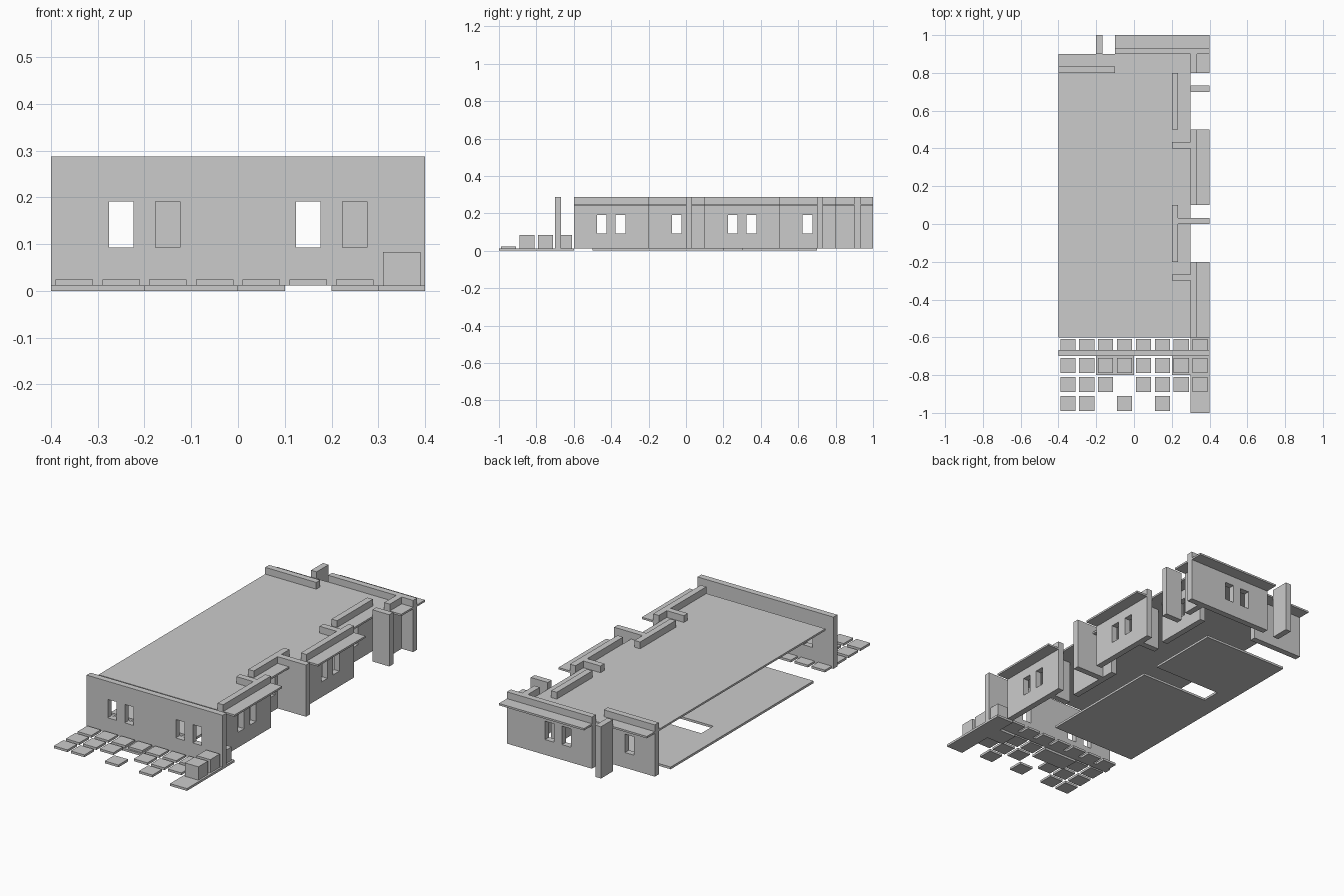
import bpy, bmesh

if "Cube" in bpy.data.objects:
    bpy.data.objects.remove(bpy.data.objects["Cube"])

T = 0.033                    # wall thickness
BASE, TOP = 0.012, 0.287     # wall bottom and top
SILL, HEAD = 0.093, 0.191    # window bottom and top
HALF = 0.026                 # half window width
EAVE = (0.241, 0.251)        # roof slab heights

mat = bpy.data.materials.new("plain_grey")
mat.diffuse_color = (0.6, 0.6, 0.6, 1)
mat.use_nodes = True
mat.node_tree.nodes["Principled BSDF"].inputs["Base Color"].default_value = mat.diffuse_color


def finish(name, bm):
    bmesh.ops.recalc_face_normals(bm, faces=bm.faces[:])
    me = bpy.data.meshes.new(name)
    bm.to_mesh(me)
    bm.free()
    me.materials.append(mat)
    ob = bpy.data.objects.new(name, me)
    bpy.context.collection.objects.link(ob)
    return ob


def prism(name, outline, z0, z1):
    """Extrude a flat outline upwards."""
    bm = bmesh.new()
    face = bm.faces.new([bm.verts.new((x, y, z0)) for x, y in outline])
    ext = bmesh.ops.extrude_face_region(bm, geom=[face], use_keep_orig=True)
    for v in ext["geom"]:
        if isinstance(v, bmesh.types.BMVert):
            v.co.z = z1
    return finish(name, bm)


def box(name, x0, x1, y0, y1, z0, z1):
    return prism(name, [(x0, y0), (x1, y0), (x1, y1), (x0, y1)], z0, z1)


def wall(name, axis, a0, a1, pos, windows=()):
    """Wall from a0 to a1 along an axis, with openings centred on windows."""
    cuts = [a0, a1] + [w + s * HALF for w in windows for s in (-1, 1)]
    cuts.sort()
    levels = [BASE, SILL, HEAD, TOP] if windows else [BASE, TOP]

    def point(a, d, z):
        return (a, pos + d, z) if axis == "x" else (pos + d, a, z)

    bm = bmesh.new()
    grid = [[bm.verts.new(point(a, 0, z)) for z in levels] for a in cuts]
    for i in range(len(cuts) - 1):
        for j in range(len(levels) - 1):
            if i % 2 == 1 and j == 1:
                continue                      # window opening
            bm.faces.new((grid[i][j], grid[i + 1][j],
                          grid[i + 1][j + 1], grid[i][j + 1]))
    ext = bmesh.ops.extrude_face_region(bm, geom=bm.faces[:], use_keep_orig=True)
    for v in ext["geom"]:
        if isinstance(v, bmesh.types.BMVert):
            v.co[1 if axis == "x" else 0] += T
    return finish(name, bm)


# Floor slab with a slot cut from its right edge
prism("floor_slab", [(-.4, -.5), (.1, -.5), (.1, .2), (-.3, .2),
                     (-.3, .3), (.1, .3), (.1, .7), (-.4, .7)], 0, BASE)

# Roof slab
box("roof_slab", -.4, .3, -.6, .9, *EAVE)

# Front wall
wall("front_wall", "x", -.4, .4, -.7, (-.25, -.15, .15, .25))

# Right side: projecting walls and recessed walls
wall("side_wall_front", "y", -.6, -.2, .3, (-.45, -.35))
wall("side_wall_middle", "y", .1, .5, .3, (.25, .35))
wall("side_wall_back", "y", .8, .9, .3)
wall("recess_wall_front", "y", -.2, .1, .2, (-.05,))
wall("recess_wall_back", "y", .5, .8, .2, (.65,))

# Short return walls and standing fins
wall("return_wall_front", "x", .2, .3, -.3)
wall("return_wall_middle", "x", .2, .3, .4)
wall("side_fin_front", "x", .2, .4, 0)
wall("side_fin_back", "x", .3, .4, .7)
wall("back_fin", "y", .9, 1, -.2)

# Back walls
wall("back_wall_wide", "x", -.1, .4, .9, (.05, .15))
wall("back_wall_narrow", "x", -.4, -.1, .8, (-.25,))

# Eaves outside the projecting walls
for name, y0, y1 in (("front", -.6, -.2), ("middle", .1, .5), ("back", .8, .9)):
    box("side_eave_" + name, .3 + T, .4, y0, y1, *EAVE)
box("back_eave", -.1, .4, .9 + T, 1, *EAVE)

# Ground plates under the paving
box("edge_path", .3, .4, -1, -.6, 0, BASE)
box("step_plate_left", -.2, 0, -.8, -.7, 0, BASE)
box("step_plate_right", .2, .3, -.8, -.7, 0, BASE)

# Paving stones, with tall blocks along the right edge
rows = ("11111112", "11111112", "11101112", "11010100")
for r, row in enumerate(rows):
    for c, kind in enumerate(row):
        if kind == "0":
            continue
        x, y = -.35 + .1 * c, -.65 - .1 * r
        top, name = (.083, "block") if kind == "2" else (.024, "paving_stone")
        box(f"{name}_{r}_{c}", x - .04, x + .04, y - .04, y + .04, BASE, top)
